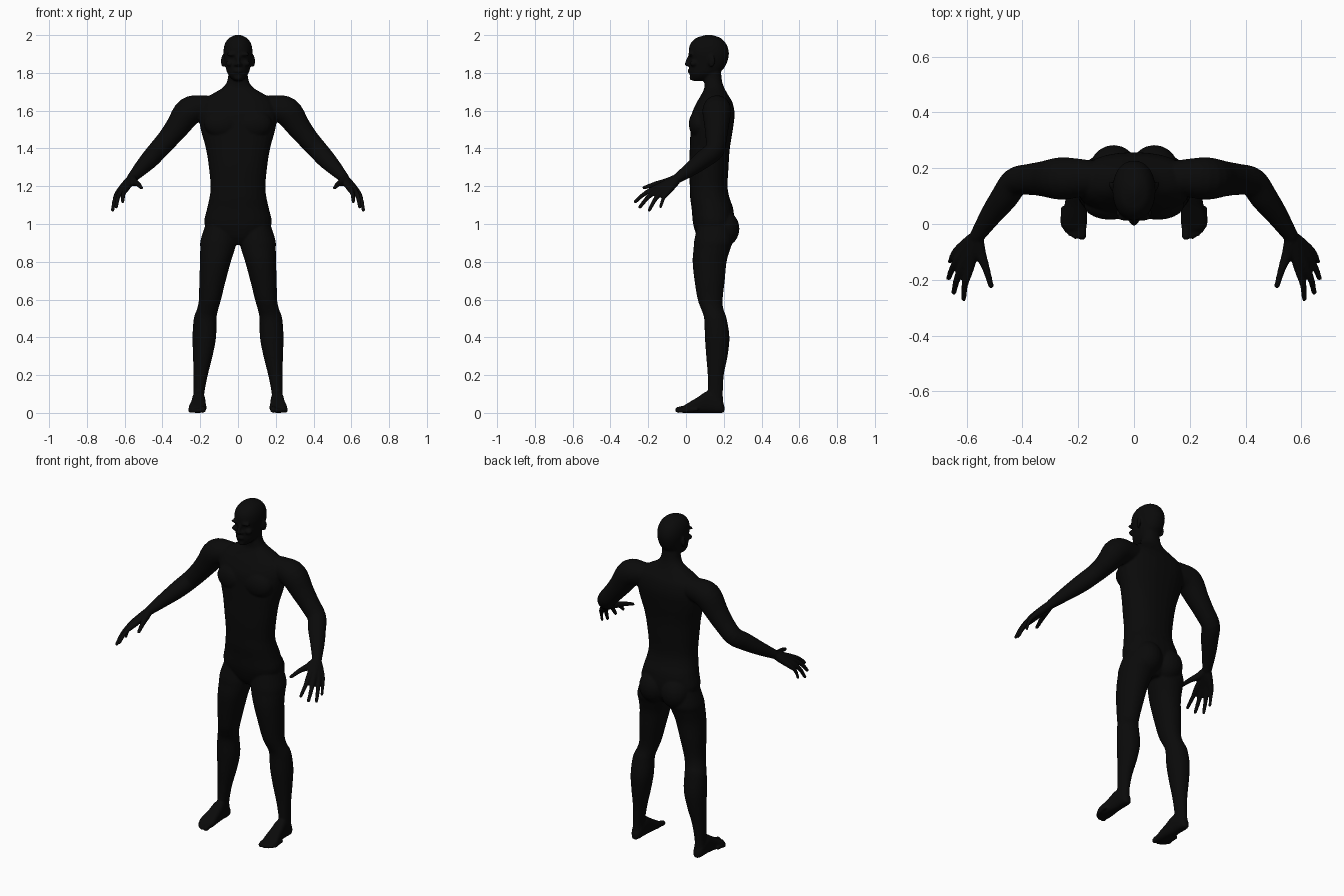
import bpy, bmesh
from math import sin, cos, pi, copysign
from mathutils import Vector, Matrix

if "Cube" in bpy.data.objects:
    bpy.data.objects.remove(bpy.data.objects["Cube"], do_unlink=True)

SEGMENTS = 28
STEPS = 4
bm = bmesh.new()


def smooth_rows(rows):
    """Catmull-Rom interpolation between rows of section values."""
    out = []
    for i in range(len(rows) - 1):
        a, b, c, d = (rows[max(0, min(len(rows) - 1, i + k))] for k in (-1, 0, 1, 2))
        for s in range(STEPS):
            t = s / STEPS
            out.append([q + t / 2 * (r - p + t * (2*p - 5*q + 4*r - w + t * (3*q - p - 3*r + w)))
                        for p, q, r, w in zip(a, b, c, d)])
    return out + [list(rows[-1])]


def loft(frames, power=2.0):
    """Skin closed superellipse rings, each given as centre and two half axes."""
    def bulge(v):
        return copysign(abs(v) ** (2 / power), v)
    rings = []
    for centre, u, v in frames:
        angles = [2 * pi * k / SEGMENTS for k in range(SEGMENTS)]
        rings.append([bm.verts.new(centre + u * bulge(cos(a)) + v * bulge(sin(a))) for a in angles])
    for lower, upper in zip(rings, rings[1:]):
        for k in range(SEGMENTS):
            n = (k + 1) % SEGMENTS
            bm.faces.new((lower[k], lower[n], upper[n], upper[k]))
    bm.faces.new(rings[0][::-1])
    bm.faces.new(rings[-1])


def upright(rows, power=2.0):
    """Loft up z from rows of z, inner x, outer x, front y, back y."""
    loft([(Vector(((a + b) / 2, (f + k) / 2, z)), Vector(((b - a) / 2, 0, 0)),
           Vector((0, (k - f) / 2, 0))) for z, a, b, f, k in smooth_rows(rows)], power)


def centred(rows, power=2.0):
    upright([(z, -h, h, f, k) for z, h, f, k in rows], power)


def blob(centre, radii, turn=0.0):
    m = Matrix.Translation(centre) @ Matrix.Rotation(turn, 4, 'Z') @ Matrix.Diagonal((*radii, 1))
    bmesh.ops.create_uvsphere(bm, u_segments=20, v_segments=12, radius=1, matrix=m)


def tube(rows):
    """Round limb through rows of x, y, z, radius, with rounded ends."""
    pts = smooth_rows(rows)
    frames = []
    for i, p in enumerate(pts):
        along = Vector(pts[min(i + 1, len(pts) - 1)][:3]) - Vector(pts[max(i - 1, 0)][:3])
        side = along.cross(Vector((0.3, 0.2, 1))).normalized()
        frames.append((Vector(p[:3]), side * p[3], along.normalized().cross(side) * p[3]))
    loft(frames)
    for p in (pts[0], pts[-1]):
        blob(p[:3], [p[3]] * 3)


# Torso and neck
centred([(.89, .06, .09, .2), (.93, .13, .06, .235), (1, .178, .038, .255), (1.08, .164, .03, .25),
         (1.14, .151, .022, .23), (1.2, .145, .02, .22), (1.3, .154, .016, .225),
         (1.4, .17, .02, .232), (1.5, .197, .024, .248), (1.58, .208, .03, .257),
         (1.64, .195, .055, .247), (1.68, .15, .078, .225), (1.72, .083, .097, .203),
         (1.76, .056, .096, .19), (1.82, .05, .1, .185)], 2.25)

# Chest and buttock muscles
blob((.085, .068, 1.53), (.095, .053, .075))
blob((.073, .2, .975), (.085, .083, .095))

# Skull and jaw
centred([(1.757, .018, .04, .09), (1.775, .04, .024, .14), (1.8, .057, .018, .175),
         (1.83, .065, .018, .205), (1.87, .073, .021, .222), (1.91, .077, .014, .227),
         (1.95, .071, .021, .215), (1.98, .053, .046, .19), (1.994, .03, .08, .16),
         (2.002, .008, .11, .13)], 2.15)

# Nose, brow, cheekbone, lips, chin and ear
tube([(0, .018, 1.888, .008), (0, .01, 1.865, .01), (0, .006, 1.847, .013)])
blob((.014, .016, 1.843), (.01, .011, .008))
blob((.03, .024, 1.898), (.032, .013, .01))
blob((.043, .04, 1.85), (.022, .02, .016))
blob((0, .019, 1.81), (.024, .011, .011))
blob((0, .032, 1.774), (.022, .014, .014))
blob((.08, .135, 1.862), (.008, .02, .033), -.4)

# Arm from collar to wrist
tube([(.1, .165, 1.62, .055), (.19, .165, 1.613, .068), (.26, .163, 1.595, .076),
      (.32, .162, 1.515, .064), (.37, .16, 1.452, .056), (.425, .15, 1.39, .052),
      (.465, .095, 1.345, .049), (.51, .035, 1.298, .04), (.56, -.04, 1.245, .027)])

# Four fingers running out of the palm: knuckle, then tip
for knuckle, tip, size in [((.59, -.16, 1.19), (.61, -.268, 1.118), .012),
                           ((.612, -.147, 1.183), (.645, -.244, 1.09), .0125),
                           ((.627, -.123, 1.175), (.664, -.194, 1.073), .012),
                           ((.633, -.095, 1.17), (.659, -.135, 1.09), .0105)]:
    k, t = Vector(knuckle), Vector(tip)
    wrist = Vector((.565, -.045, 1.24))
    heel = wrist.lerp(k, .35)
    bend = k.lerp(t, .5) + Vector((.006, -.004, .007))
    tube([(*wrist, .022), (*heel, .022), (*k, size + .005), (*bend, size), (*t, size * .8)])

# Thumb
tube([(.56, -.055, 1.24, .022), (.55, -.105, 1.222, .02), (.53, -.16, 1.212, .014),
      (.512, -.222, 1.192, .01)])

# Leg
upright([(1.03, .02, .16, .07, .235), (.92, .008, .197, .045, .25), (.87, .016, .2, .04, .235),
         (.8, .038, .201, .035, .215), (.7, .065, .205, .045, .205), (.6, .09, .207, .062, .194),
         (.55, .104, .217, .08, .198), (.5, .114, .234, .096, .215), (.4, .116, .241, .1, .23),
         (.3, .135, .238, .107, .22), (.2, .16, .236, .115, .2), (.1, .179, .235, .115, .195),
         (.05, .178, .238, .11, .198), (.005, .187, .23, .125, .195)], 2.1)

# Foot, from heel to ball
foot = [(.203, .193, .222, .04), (.18, .18, .237, .075), (.12, .174, .242, .115),
        (.06, .17, .25, .082), (.01, .167, .261, .052), (-.022, .174, .25, .032)]
loft([(Vector(((a + b) / 2, y, top / 2)), Vector(((b - a) / 2, 0, 0)), Vector((0, 0, top / 2)))
      for y, a, b, top in smooth_rows(foot)], 2.6)

# Toes
for x, y, r in [(.186, -.042, .016), (.21, -.043, .0115), (.227, -.034, .011),
                (.242, -.021, .0105), (.254, -.004, .01)]:
    tube([(x, y + .06, r + .008, r), (x, y + .025, r + .006, r), (x, y, r, r)])

# Body object: mirror the limbs and fuse everything into one skin
bmesh.ops.recalc_face_normals(bm, faces=bm.faces)
mesh = bpy.data.meshes.new("body")
bm.to_mesh(mesh)
bm.free()
body = bpy.data.objects.new("body", mesh)
bpy.context.collection.objects.link(body)

mirror = body.modifiers.new("mirror", 'MIRROR')
mirror.use_mirror_merge = False
fuse = body.modifiers.new("fuse", 'REMESH')
fuse.mode = 'VOXEL'
fuse.voxel_size = .006
fuse.use_smooth_shade = True
soften = body.modifiers.new("soften", 'SMOOTH')
soften.factor = .5
soften.iterations = 4

bpy.ops.object.select_all(action='DESELECT')
body.select_set(True)
bpy.context.view_layer.objects.active = body
bpy.ops.object.convert(target='MESH')
bpy.ops.object.shade_smooth()

# Single dark skin colour
skin = bpy.data.materials.new("near black")
skin.use_nodes = True
colour = (.003, .003, .003, 1)
skin.diffuse_color = colour
skin.node_tree.nodes["Principled BSDF"].inputs["Base Color"].default_value = colour
body.data.materials.clear()
body.data.materials.append(skin)
